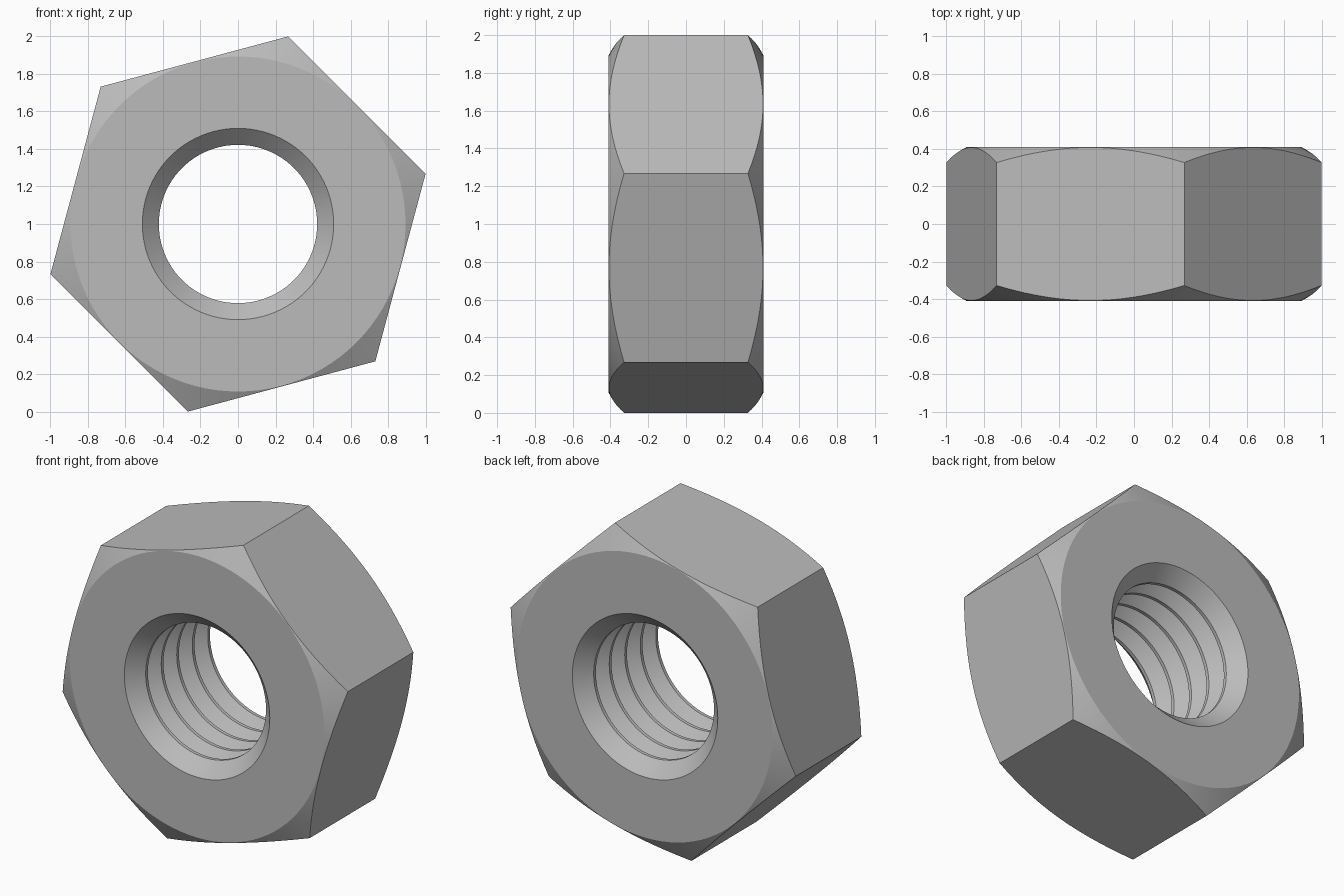
import bpy, bmesh, math
from mathutils import Matrix, Vector

default = bpy.data.objects.get("Cube")
if default:
    bpy.data.objects.remove(default, do_unlink=True)

HALF = 0.41                        # half thickness along y
CORNER = 1 / math.cos(math.radians(15))   # centre to hex corner
BORE, ROOT = 0.422, 0.51           # thread crest and root radii
SEGMENTS = 96
TURNS, CREST = 5, 0.022            # thread ridges and width of each crest

steel = bpy.data.materials.new("steel grey")
steel.use_nodes = True
grey = (0.5, 0.5, 0.5, 1)
steel.diffuse_color = grey
steel.node_tree.nodes["Principled BSDF"].inputs["Base Color"].default_value = grey


def make_object(name, bm):
    bmesh.ops.recalc_face_normals(bm, faces=bm.faces)
    mesh = bpy.data.meshes.new(name)
    bm.to_mesh(mesh)
    bm.free()
    mesh.materials.append(steel)
    obj = bpy.data.objects.new(name, mesh)
    obj.location.z = 1
    bpy.context.collection.objects.link(obj)
    return obj


# Half profile (radius, y): outer chamfer cones, then threaded bore
rim, reach = 0.893, 1.12
slope = (reach - rim) * math.tan(math.radians(30))
profile = [(rim, HALF), (reach, HALF - slope), (reach, slope - HALF),
           (rim, -HALF), (ROOT, -HALF)]
first = -HALF + (ROOT - BORE)
pitch = (-2 * first - CREST) / (TURNS - 1)
for i in range(TURNS):
    y = first + i * pitch
    profile += [(BORE, y), (BORE, y + CREST)]
    if i < TURNS - 1:
        profile.append((ROOT, y + (CREST + pitch) / 2))
profile.append((ROOT, HALF))

# Turn the profile around the y axis
bm = bmesh.new()
verts = [bm.verts.new((r, y, 0)) for r, y in profile]
edges = [bm.edges.new((a, b)) for a, b in zip(verts, verts[1:] + verts[:1])]
bmesh.ops.spin(bm, geom=verts + edges, cent=(0, 0, 0), axis=(0, 1, 0),
               angle=math.tau, steps=SEGMENTS, use_merge=True)
bmesh.ops.remove_doubles(bm, verts=bm.verts, dist=1e-5)
nut = make_object("hex_nut", bm)

# Hexagonal prism that trims the turned body to six flats
bm = bmesh.new()
ring = [bm.verts.new((CORNER * math.cos(a), -0.6, CORNER * math.sin(a)))
        for a in (math.radians(15 + 60 * k) for k in range(6))]
face = bm.faces.new(ring)
extruded = bmesh.ops.extrude_face_region(bm, geom=[face])["geom"]
bmesh.ops.translate(bm, vec=(0, 1.2, 0),
                    verts=[g for g in extruded if isinstance(g, bmesh.types.BMVert)])
prism = make_object("hex_trimmer", bm)
prism.hide_render = True

trim = nut.modifiers.new("Hex flats", 'BOOLEAN')
trim.operation = 'INTERSECT'
trim.solver = 'EXACT'
trim.object = prism

bpy.ops.object.select_all(action='DESELECT')
bpy.context.view_layer.objects.active = nut
nut.select_set(True)
bpy.ops.object.modifier_apply(modifier=trim.name)
bpy.data.objects.remove(prism, do_unlink=True)
bpy.ops.object.shade_smooth_by_angle(angle=math.radians(25))
